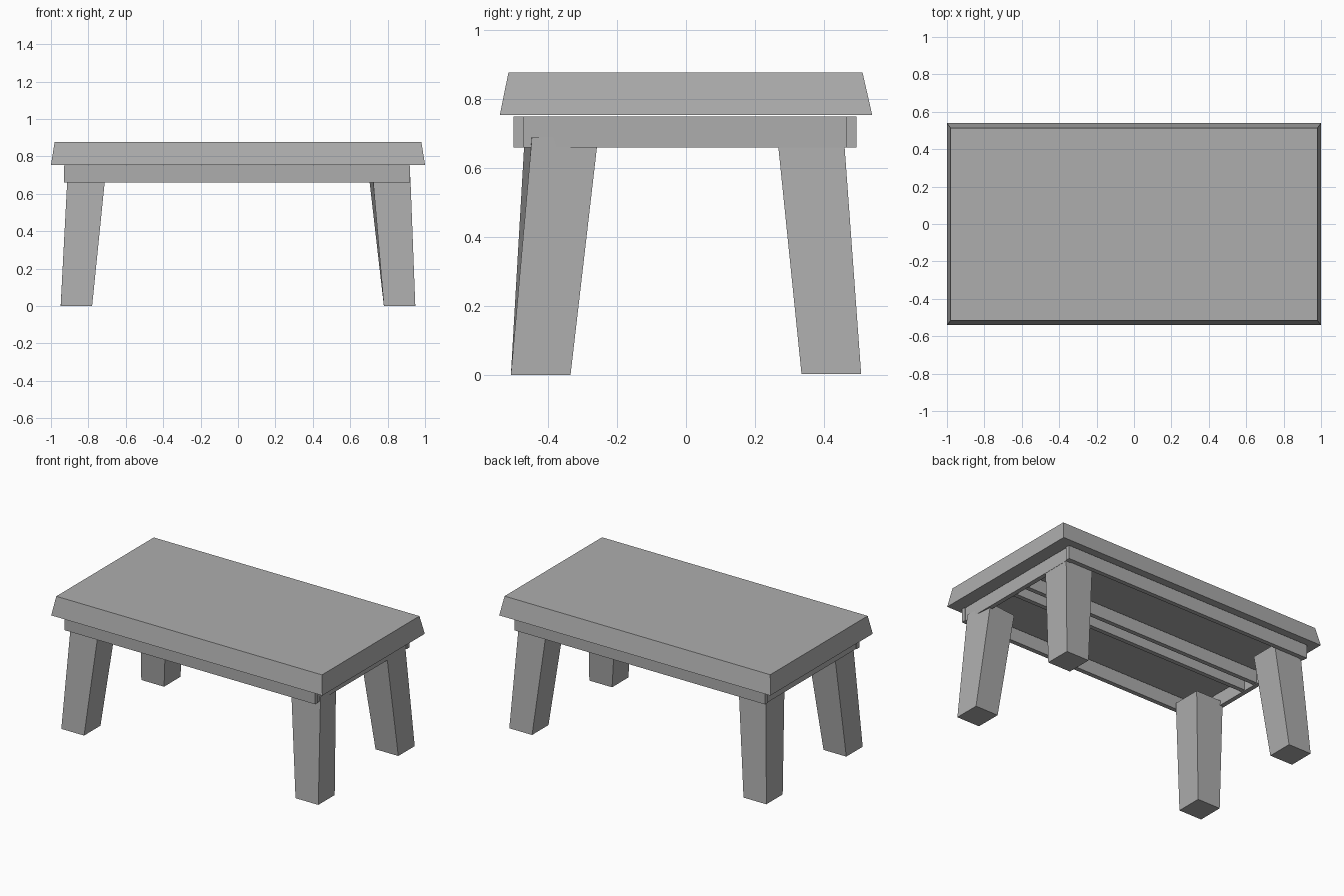
import bpy, bmesh
from math import radians
from mathutils import Vector, Matrix

if "Cube" in bpy.data.objects:
    bpy.data.objects.remove(bpy.data.objects["Cube"])

grey = bpy.data.materials.new("grey")
grey.diffuse_color = (0.42, 0.42, 0.42, 1)
grey.use_nodes = True
grey.node_tree.nodes["Principled BSDF"].inputs["Base Color"].default_value = grey.diffuse_color


def prism(name, bottom, top, z0, z1, twist=0):
    """Tapered box; bottom and top are (x0, x1, y0, y1) rectangles."""
    bm = bmesh.new()
    rings = []
    for (x0, x1, y0, y1), z, turn in ((bottom, z0, 0), (top, z1, twist)):
        mid = Vector(((x0 + x1) / 2, (y0 + y1) / 2, z))
        rot = Matrix.Rotation(radians(turn), 3, 'Z')
        corners = ((x0, y0), (x1, y0), (x1, y1), (x0, y1))
        rings.append([bm.verts.new(mid + rot @ (Vector((x, y, z)) - mid))
                      for x, y in corners])
    lo, hi = rings
    bm.faces.new(lo[::-1])
    bm.faces.new(hi)
    for i in range(4):
        j = (i + 1) % 4
        bm.faces.new((lo[i], lo[j], hi[j], hi[i]))
    mesh = bpy.data.meshes.new(name)
    bm.to_mesh(mesh)
    bm.free()
    mesh.materials.append(grey)
    obj = bpy.data.objects.new(name, mesh)
    bpy.context.collection.objects.link(obj)
    return obj


# Tabletop with sloped edges
prism("tabletop", (-1, 1, -0.54, 0.54), (-0.98, 0.98, -0.515, 0.512), 0.755, 0.878)

# Thin apron planks under the top
Z0, Z1, T = 0.66, 0.75, 0.03
for name, rect in (("front_apron", (-0.93, 0.92, -0.5, -0.5 + T)),
                   ("back_apron", (-0.93, 0.92, 0.495 - T, 0.495)),
                   ("left_apron", (-0.925, -0.925 + T, -0.47, 0.465)),
                   ("right_apron", (0.915 - T, 0.915, -0.47, 0.465))):
    prism(name, rect, rect, Z0, Z1)

# Two long rails under the middle
for name, y in (("front_rail", -0.04), ("back_rail", 0.07)):
    rect = (-0.9, 0.89, y - T, y)
    prism(name, rect, rect, Z0 + 0.005, Z1)

# Splayed legs, wider at the top
for side, sx in (("left", -1), ("right", 1)):
    for end, sy in (("front", -1), ("back", 1)):
        def rect(xa, xb, ya, yb):
            return (*sorted((sx * xa, sx * xb)), *sorted((sy * ya, sy * yb)))
        twist = 6 if (sx, sy) == (1, -1) else 0
        prism(f"{end}_{side}_leg", rect(0.78, 0.948, 0.335, 0.508),
              rect(0.71, 0.912, 0.265, 0.458), 0.004 if sy > 0 else 0, 0.69, twist)
